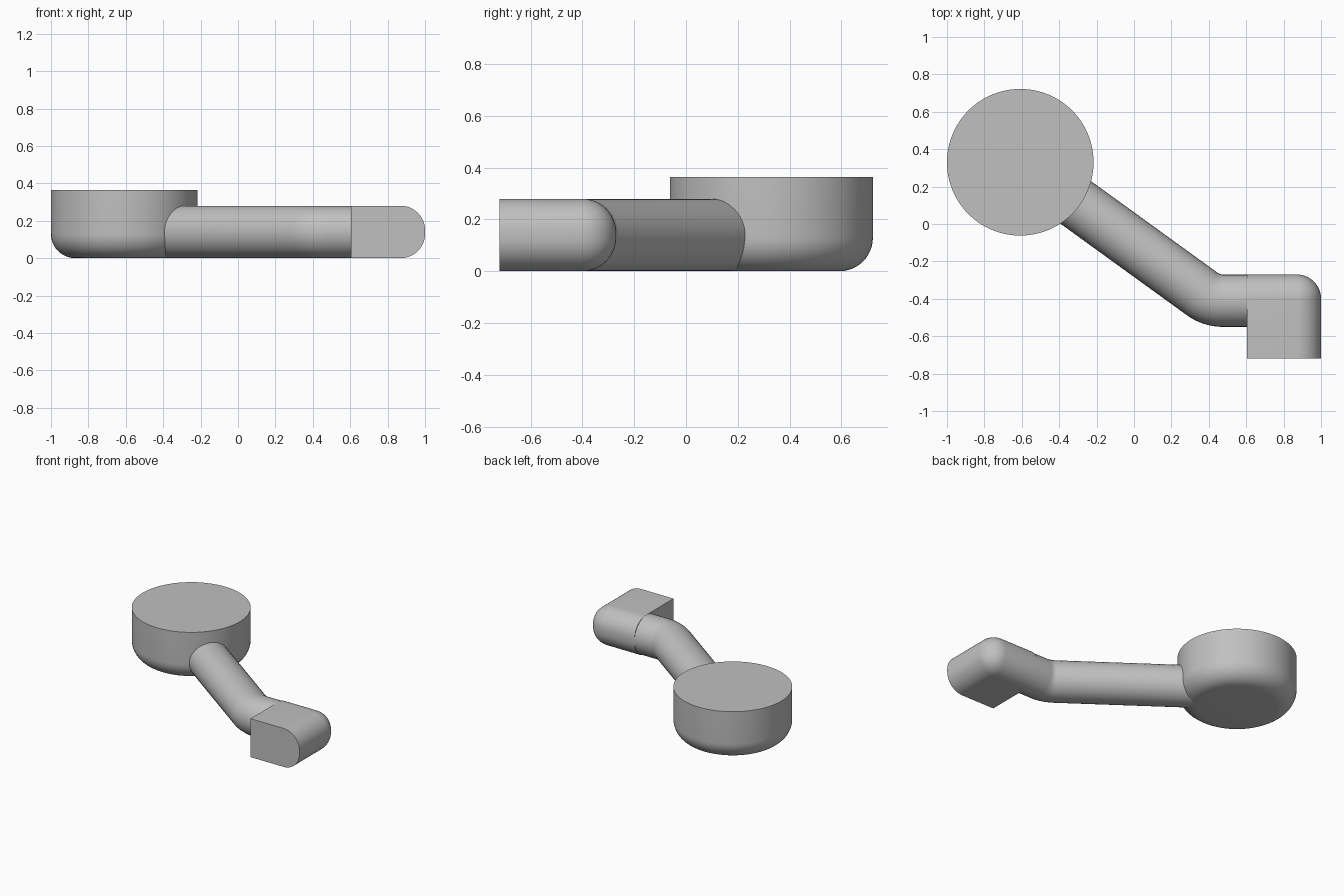
import bpy, bmesh, math
from mathutils import Vector, Matrix

cube = bpy.data.objects.get("Cube")
if cube:
    bpy.data.objects.remove(cube, do_unlink=True)

grey = bpy.data.materials.new("plain grey")
grey.use_nodes = True
grey.diffuse_color = (0.53, 0.53, 0.53, 1)
grey.node_tree.nodes["Principled BSDF"].inputs["Base Color"].default_value = grey.diffuse_color

PAN = Vector((-0.608, 0.33, 0))
PAN_R, PAN_H = 0.392, 0.365
TUBE_R, ARM_Y, FILLET = 0.14, -0.41, 0.13


def finish(obj):
    obj.data.materials.append(grey)
    bpy.ops.object.select_all(action='DESELECT')
    obj.select_set(True)
    bpy.context.view_layer.objects.active = obj
    if obj.type == 'CURVE':
        bpy.ops.object.convert(target='MESH')
    bpy.ops.object.shade_smooth_by_angle(angle=math.radians(35))


def mesh_object(name, bm):
    mesh = bpy.data.meshes.new(name)
    bm.to_mesh(mesh)
    bm.free()
    obj = bpy.data.objects.new(name, mesh)
    bpy.context.collection.objects.link(obj)
    finish(obj)


def round_edges(bm, rule):
    edges = [e for e in bm.edges if rule((e.verts[0].co + e.verts[1].co) / 2)]
    bmesh.ops.bevel(bm, geom=edges, offset=FILLET, segments=12,
                    profile=0.5, affect='EDGES')


# Round drum with a rounded lower rim
bm = bmesh.new()
bmesh.ops.create_cone(bm, cap_ends=True, segments=96, radius1=PAN_R, radius2=PAN_R,
                      depth=PAN_H, matrix=Matrix.Translation(PAN + Vector((0, 0, PAN_H / 2))))
round_edges(bm, lambda m: m.z < 0.01)
mesh_object("round_drum", bm)

# End block, rounded on its outer and back sides
low, high = Vector((0.605, -0.72, 0)), Vector((1, ARM_Y + TUBE_R, 2 * TUBE_R))
bm = bmesh.new()
bmesh.ops.create_cube(bm, size=1, matrix=Matrix.Translation((low + high) / 2)
                      @ Matrix.Diagonal((high - low).to_4d()))
round_edges(bm, lambda m: (m.x > high.x - 0.01 or m.y > high.y - 0.01)
            and m.x > low.x + 0.01 and m.y > low.y + 0.01)
mesh_object("end_block", bm)

# Bent round arm from the drum to the block
angle = math.radians(35.9)
bend_r = 0.19
along = Vector((math.cos(angle), -math.sin(angle), 0))
corner_x = PAN.x + (PAN.y - ARM_Y) / math.tan(angle)
centre = Vector((corner_x + bend_r * math.tan(angle / 2), ARM_Y + bend_r, 0))
path = [PAN + along * 0.25]
steps = 14
for i in range(steps + 1):
    a = angle * (1 - i / steps)
    path.append(centre - bend_r * Vector((math.sin(a), math.cos(a), 0)))
path.append(Vector((low.x + 0.04, ARM_Y, 0)))

curve = bpy.data.curves.new("bent_arm", 'CURVE')
curve.dimensions = '3D'
curve.bevel_depth = TUBE_R
curve.bevel_resolution = 14
curve.use_fill_caps = True
spline = curve.splines.new('POLY')
spline.points.add(len(path) - 1)
for point, co in zip(spline.points, path):
    point.co = (co.x, co.y, TUBE_R, 1)
arm = bpy.data.objects.new("bent_arm", curve)
bpy.context.collection.objects.link(arm)
finish(arm)
